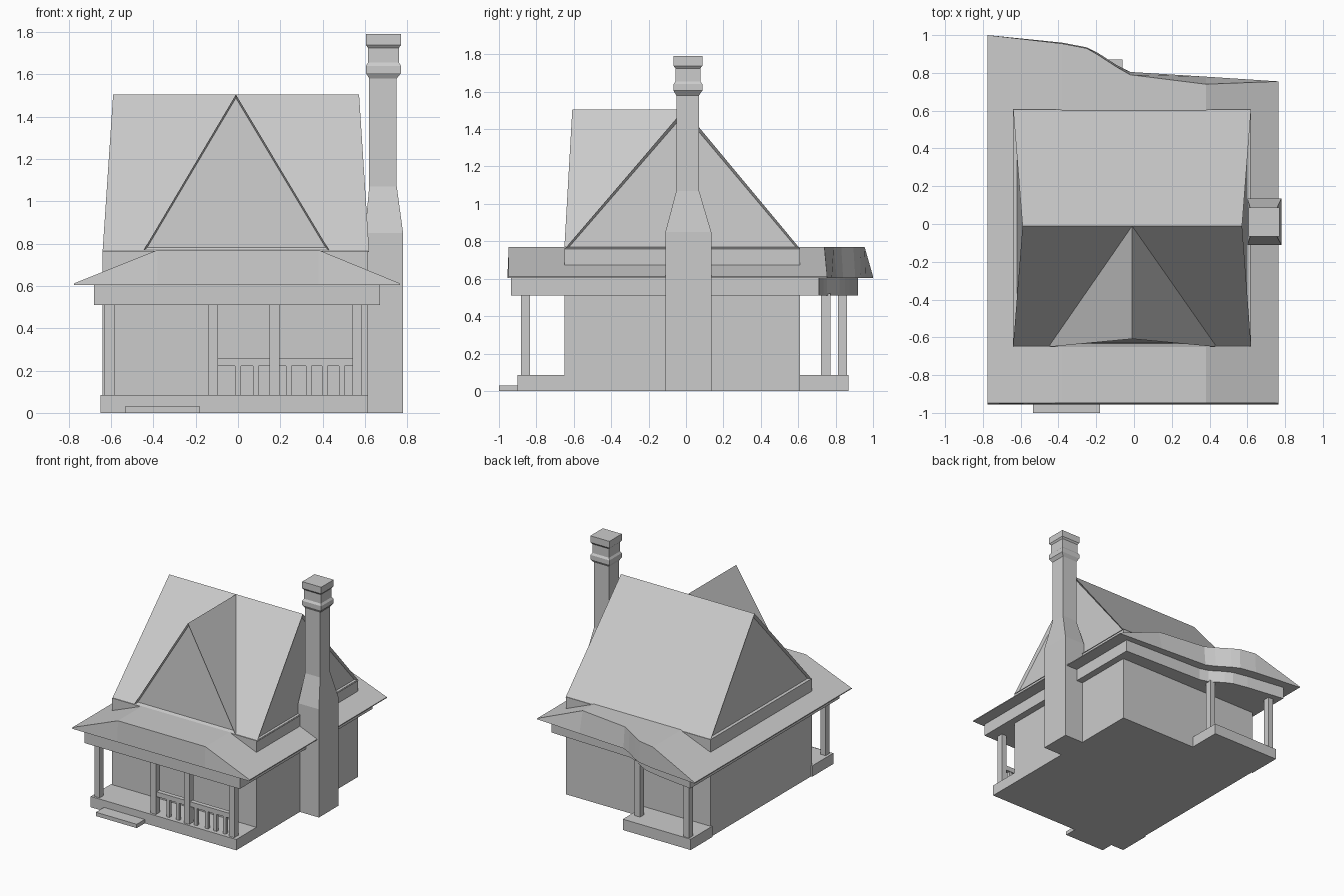
import bpy, bmesh


def finish(name, bm):
    bmesh.ops.recalc_face_normals(bm, faces=bm.faces)
    mesh = bpy.data.meshes.new(name)
    bm.to_mesh(mesh)
    bm.free()
    obj = bpy.data.objects.new(name, mesh)
    bpy.context.collection.objects.link(obj)
    return obj


def loft(name, rings, recess=None):
    """Skin a row of equal rings and cap both ends; recess = (axis, sign list, width, depth)."""
    bm = bmesh.new()
    rows = [[bm.verts.new(p) for p in ring] for ring in rings]
    n = len(rows[0])
    for a, b in zip(rows, rows[1:]):
        for i in range(n):
            j = (i + 1) % n
            bm.faces.new((a[i], a[j], b[j], b[i]))
    caps = [bm.faces.new(rows[0]), bm.faces.new(rows[-1])]
    bmesh.ops.recalc_face_normals(bm, faces=bm.faces)
    if recess:
        which, width, depth = recess
        for k in which:
            bmesh.ops.inset_region(bm, faces=[caps[k]], thickness=width, depth=-depth)
    return finish(name, bm)


def rect(x0, x1, y0, y1, z):
    return [(x0, y0, z), (x1, y0, z), (x1, y1, z), (x0, y1, z)]


def box(name, x0, x1, y0, y1, z0, z1):
    return loft(name, [rect(x0, x1, y0, y1, z0), rect(x0, x1, y0, y1, z1)])


# House body, rising through the porch roof
box("house_walls", -0.64, 0.615, -0.65, 0.61, 0, 0.765)

# Porch floors and step
box("front_porch_floor", -0.65, 0.615, -0.9, -0.64, 0, 0.085)
box("back_porch_floor", -0.65, -0.06, 0.6, 0.87, 0, 0.085)
box("front_step", -0.535, -0.18, -1.0, -0.89, 0, 0.03)

# Posts
posts = [("front_post", x, -0.858) for x in (-0.607, -0.118, 0.172, 0.563)]
posts += [("back_post", -0.607, 0.837), ("back_post", -0.118, 0.747)]
for name, x, y in posts:
    box(name, x - 0.023, x + 0.023, y - 0.025, y + 0.025, 0.08, 0.52)

# Porch railing
box("porch_rail", -0.1, 0.55, -0.875, -0.84, 0.222, 0.26)
for x in (0.0, 0.085, 0.24, 0.335, 0.41, 0.49):
    box("baluster", x - 0.013, x + 0.013, -0.87, -0.845, 0.08, 0.225)

# Porch beam, following the wavy back edge: (x, back y)
beam = [(-0.68, 0.92), (-0.37, 0.875), (-0.25, 0.85), (-0.19, 0.82),
        (-0.09, 0.755), (-0.02, 0.735), (0.38, 0.722), (0.67, 0.712)]
loft("porch_beam", [[(x, -0.935, 0.51), (x, -0.935, 0.61), (x, y, 0.61), (x, y, 0.51)]
                    for x, y in beam])

# Low porch roof: (x, lower back y, upper back y, top z)
skirt = [(-0.775, 1.0, 1.0, 0.612), (-0.38, 0.96, 0.955, 0.77), (-0.25, 0.935, 0.93, 0.77),
         (-0.19, 0.905, 0.895, 0.77), (-0.09, 0.84, 0.83, 0.77), (-0.02, 0.805, 0.79, 0.77),
         (0.38, 0.78, 0.74, 0.77), (0.765, 0.755, 0.755, 0.612)]
loft("porch_roof", [[(x, -0.955, 0.605), (x, -0.948, z), (x, yt, z), (x, yb, 0.605)]
                    for x, yb, yt, z in skirt])

# Main roof with recessed gable ends
loft("main_roof", [[(s, -0.648, 0.76), (r, -0.01, 1.505), (s, 0.61, 0.76)]
                   for s, r in ((-0.64, -0.59), (0.62, 0.572))], recess=((0, 1), 0.025, 0.02))

# Front cross gable
loft("front_gable", [[(-0.445, y, 0.77), (-0.01, yr, 1.504), (0.43, y, 0.77)]
                     for y, yr in ((-0.65, -0.608), (-0.01, -0.01))], recess=((0,), 0.015, 0.02))

# Chimney: tapered stack with two flared bands
stack = [(0.60, 0.78, -0.11, 0.135, 0), (0.60, 0.78, -0.11, 0.135, 0.85),
         (0.62, 0.75, -0.052, 0.07, 1.07), (0.62, 0.75, -0.052, 0.07, 1.58),
         (0.605, 0.77, -0.067, 0.087, 1.605), (0.605, 0.77, -0.067, 0.087, 1.64),
         (0.614, 0.76, -0.057, 0.077, 1.655), (0.614, 0.76, -0.057, 0.077, 1.725),
         (0.605, 0.77, -0.067, 0.087, 1.738), (0.605, 0.77, -0.067, 0.087, 1.79)]
loft("chimney", [rect(*s) for s in stack])
